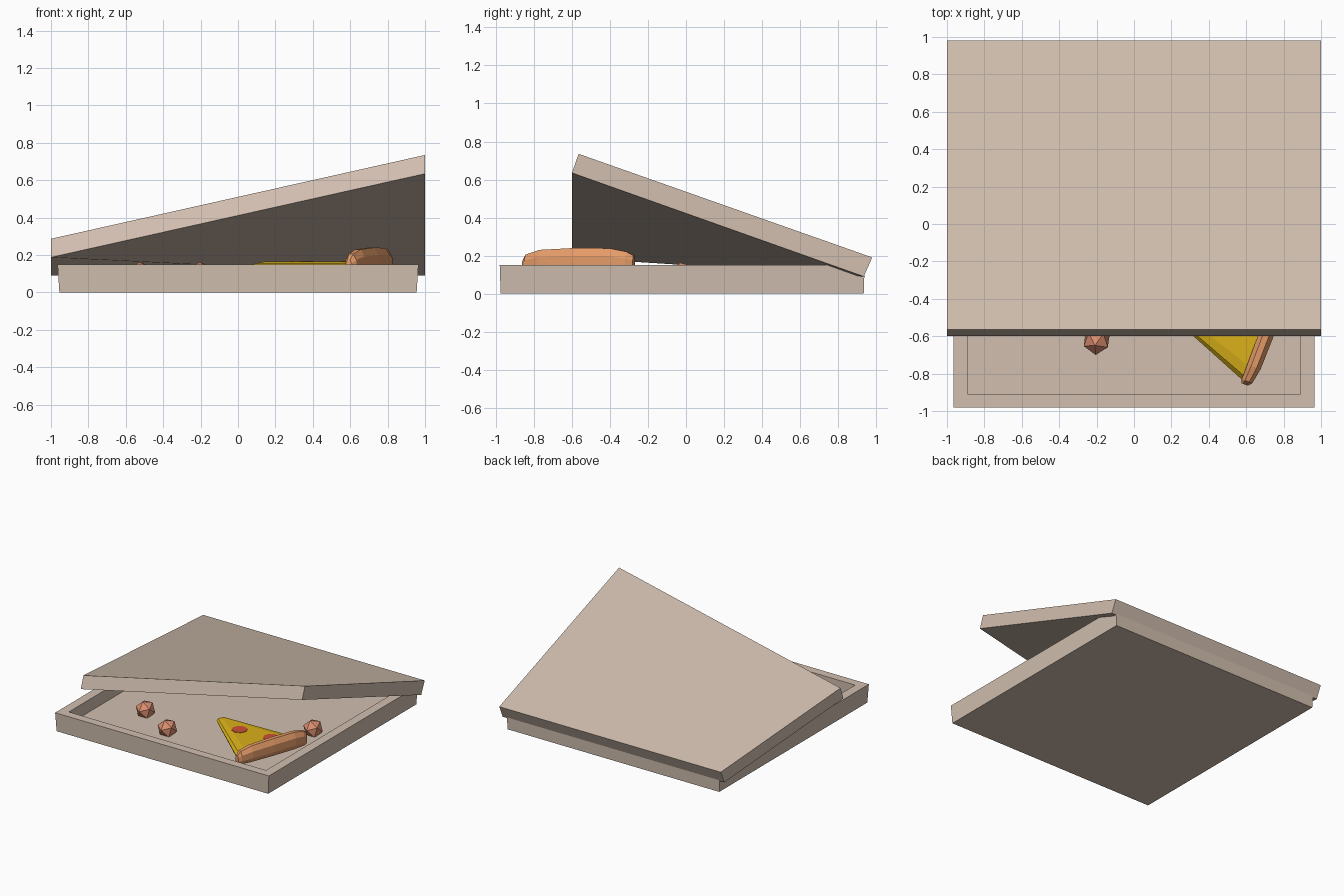
import bpy, bmesh
from math import cos, sin, pi, radians
from mathutils import Matrix

if "Cube" in bpy.data.objects:
    bpy.data.objects.remove(bpy.data.objects["Cube"])


def material(name, rgb):
    m = bpy.data.materials.new(name)
    m.diffuse_color = (*rgb, 1)
    m.use_nodes = True
    m.node_tree.nodes["Principled BSDF"].inputs["Base Color"].default_value = m.diffuse_color
    return m


card = material("cardboard", (0.64, 0.52, 0.43))
cheese_mat = material("cheese", (0.70, 0.44, 0.01))
crust_mat = material("crust", (0.78, 0.33, 0.14))
ball_mat = material("meat", (0.70, 0.27, 0.16))
red_mat = material("sausage", (0.62, 0.08, 0.04))


def finish(bm, name, mat, matrix=None):
    bmesh.ops.recalc_face_normals(bm, faces=bm.faces)
    me = bpy.data.meshes.new(name)
    bm.to_mesh(me)
    bm.free()
    me.materials.append(mat)
    ob = bpy.data.objects.new(name, me)
    if matrix is not None:
        ob.matrix_world = matrix
    bpy.context.collection.objects.link(ob)
    return ob


def loft(rings):
    """Skin equal-length rings and cap both ends."""
    bm = bmesh.new()
    vs = [[bm.verts.new(p) for p in r] for r in rings]
    n = len(vs[0])
    for a, b in zip(vs, vs[1:]):
        for i in range(n):
            j = (i + 1) % n
            bm.faces.new((a[i], a[j], b[j], b[i]))
    bm.faces.new(vs[0])
    bm.faces.new(vs[-1])
    return bm


def rect(x, y0, y1, z):
    return [(-x, y0, z), (x, y0, z), (x, y1, z), (-x, y1, z)]


# Tray: outer wall, flat rim, recessed floor
FLOOR, BASE = 0.05, 0.10
finish(loft([rect(0.955, -0.975, 0.935, 0), rect(0.965, -0.98, 0.94, 0.15),
             rect(0.89, -0.91, 0.87, 0.15), rect(0.89, -0.91, 0.87, FLOOR)]),
       "box_tray", card)

# Lid: slab hinged at the back, one front corner lifted
lid_low = rect(1, -0.6, 0.935, 0.09)
lid_top = rect(1, -0.565, 0.98, 0.19)
for ring, left, right in ((lid_low, 0.188, 0.635), (lid_top, 0.287, 0.735)):
    ring[0] = (*ring[0][:2], left)
    ring[1] = (*ring[1][:2], right)
finish(loft([lid_low, lid_top]), "box_lid", card)

# Slice frame: origin at the tip, local x runs towards the crust
frame = Matrix.Translation((0.10, -0.36, 0)) @ Matrix.Rotation(radians(-19.5), 4, 'Z')


def wedge(tip, end, half_tip, half_end, z):
    return [(tip, -half_tip, z), (end, -half_end, z), (end, half_end, z), (tip, half_tip, z)]


finish(loft([wedge(0.0, 0.63, 0.02, 0.28, BASE), wedge(-0.015, 0.63, 0.03, 0.295, 0.135),
             wedge(-0.005, 0.63, 0.025, 0.27, 0.155), wedge(0.05, 0.63, 0.012, 0.21, 0.165)]),
       "pizza_slice", cheese_mat, frame)

# Crust: bowed tube of octagonal section with tapered ends
rings = []
for v, u, w, top in ((-0.305, 0.63, 0.018, 0.175), (-0.285, 0.636, 0.030, 0.205), (-0.2, 0.645, 0.038, 0.23),
                     (0, 0.65, 0.040, 0.24), (0.19, 0.648, 0.038, 0.238),
                     (0.28, 0.64, 0.032, 0.22), (0.315, 0.635, 0.018, 0.20)):
    mid, h = (top + BASE) / 2, (top - BASE) / 2
    ring = []
    for i in range(8):
        a = pi / 8 + i * pi / 4
        ring.append((u + w * cos(a) / cos(pi / 8), v, mid + h * sin(a) / sin(3 * pi / 8)))
    rings.append(ring)
finish(loft(rings), "slice_crust", crust_mat, frame)

# Round toppings on the slice
for k, (x, y) in enumerate(((0.34, -0.465), (0.61, -0.445))):
    bm = bmesh.new()
    bmesh.ops.create_cone(bm, cap_ends=True, segments=8, radius1=0.064, radius2=0.06, depth=0.02)
    finish(bm, f"topping_{k + 1}", red_mat, Matrix.Translation((x, y, 0.158)))

# Loose meatballs
for k, (x, y, turn) in enumerate(((-0.52, -0.45, 0), (-0.2, -0.625, 0), (0.685, -0.01, 0))):
    bm = bmesh.new()
    bmesh.ops.create_icosphere(bm, subdivisions=1, radius=0.076)
    finish(bm, f"meatball_{k + 1}", ball_mat,
           Matrix.Translation((x, y, 0.092)) @ Matrix.Rotation(radians(-20), 4, 'Z')
           @ Matrix.Rotation(radians(20), 4, 'X'))
